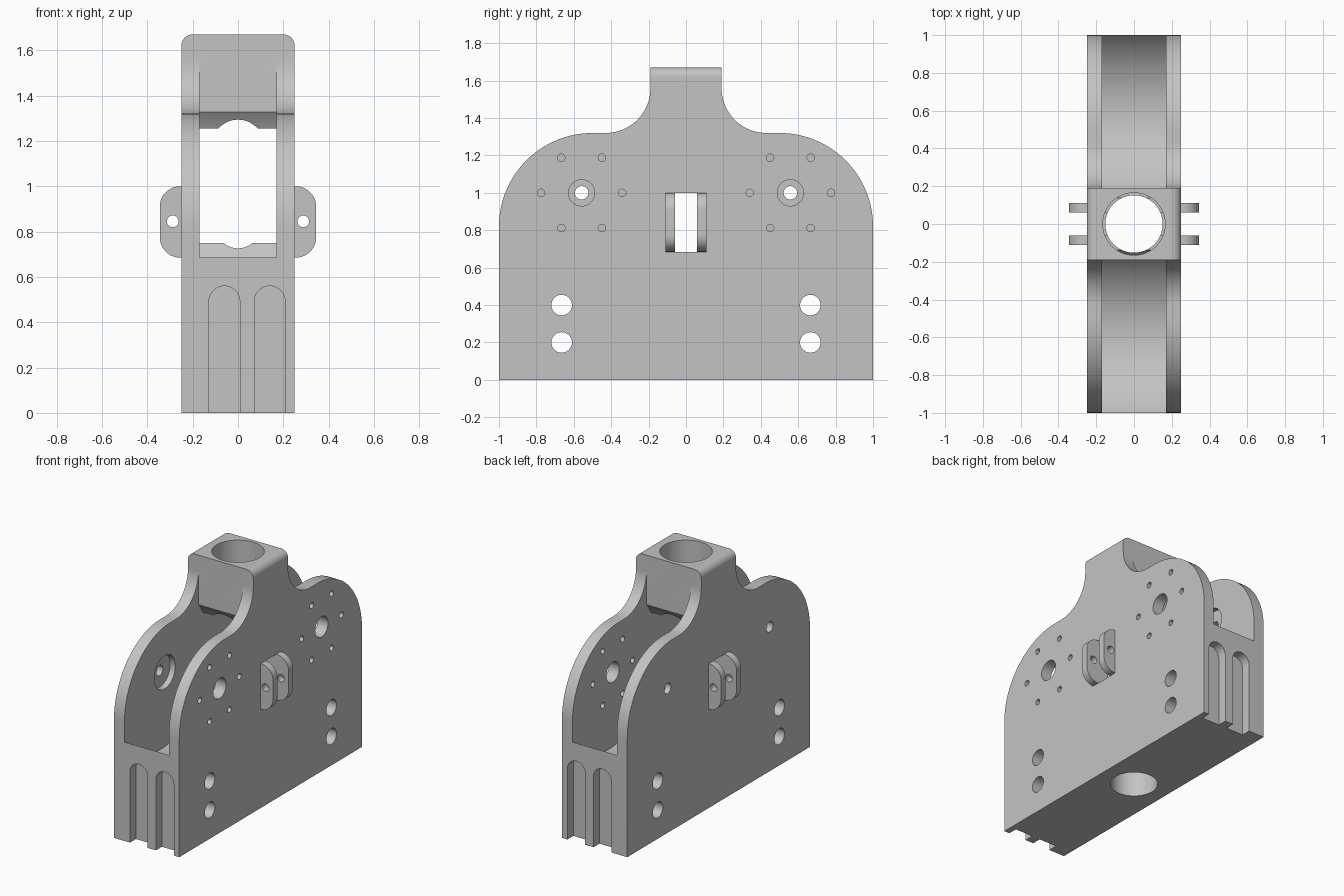
import bpy, bmesh, math

cube = bpy.data.objects.get("Cube")
if cube:
    bpy.data.objects.remove(cube, do_unlink=True)

grey = bpy.data.materials.new("plain_grey")
grey.use_nodes = True
colour = (0.55, 0.55, 0.55, 1)
grey.diffuse_color = colour
grey.node_tree.nodes["Principled BSDF"].inputs["Base Color"].default_value = colour


def arc(u, v, r, start, end, steps=20):
    """Points on an arc, angles in degrees."""
    angles = [math.radians(start + (end - start) * i / steps) for i in range(steps + 1)]
    return [(u + r * math.cos(a), v + r * math.sin(a)) for a in angles]


def disc(u, v, r, steps=48):
    return arc(u, v, r, 0, 360, steps)[:-1]


def box(u0, u1, v0, v1):
    return [(u0, v0), (u1, v0), (u1, v1), (u0, v1)]


def prism(name, outline, axis, a, b):
    """Extrude a 2D outline along an axis from a to b."""
    place = {"x": lambda u, v, w: (w, u, v),
             "y": lambda u, v, w: (u, w, v),
             "z": lambda u, v, w: (u, v, w)}[axis]
    bm = bmesh.new()
    low = [bm.verts.new(place(u, v, a)) for u, v in outline]
    high = [bm.verts.new(place(u, v, b)) for u, v in outline]
    bm.faces.new(low)
    bm.faces.new(high)
    for i in range(len(low)):
        j = (i + 1) % len(low)
        bm.faces.new((low[i], low[j], high[j], high[i]))
    bmesh.ops.recalc_face_normals(bm, faces=bm.faces)
    mesh = bpy.data.meshes.new(name)
    bm.to_mesh(mesh)
    bm.free()
    mesh.materials.append(grey)
    obj = bpy.data.objects.new(name, mesh)
    bpy.context.collection.objects.link(obj)
    return obj


def activate(obj):
    bpy.ops.object.select_all(action="DESELECT")
    obj.select_set(True)
    bpy.context.view_layer.objects.active = obj


def combine(target, outline, axis, a, b, operation="DIFFERENCE"):
    """Cut (or intersect) the target with an extruded outline."""
    cutter = prism("cutter", outline, axis, a, b)
    cutter.hide_render = True
    activate(target)
    mod = target.modifiers.new("cut", "BOOLEAN")
    mod.operation = operation
    mod.solver = "EXACT"
    mod.object = cutter
    bpy.ops.object.modifier_apply(modifier=mod.name)
    bpy.data.objects.remove(cutter, do_unlink=True)


def smooth(obj):
    activate(obj)
    bpy.ops.object.shade_smooth_by_angle(angle=math.radians(25))


HALF_WIDTH, HALF_SLOT, NECK, TOP = 0.25, 0.17, 0.19, 1.67
AXLE_Y, AXLE_Z = 0.558, 1.0

# Housing: shouldered side profile, trimmed to a round-topped front profile
half = [(1, 0)] + arc(0.5, 0.82, 0.5, 0, 90, 28) + arc(0.43, 1.56, 0.24, 270, 180) + [(NECK, TOP)]
housing = prism("housing", half + [(-y, z) for y, z in reversed(half)], "x", -0.3, 0.3)
front = [(-HALF_WIDTH, -0.1), (HALF_WIDTH, -0.1)]
front += arc(HALF_WIDTH - 0.05, TOP - 0.05, 0.05, 0, 90, 10)
front += arc(0.05 - HALF_WIDTH, TOP - 0.05, 0.05, 90, 180, 10)
combine(housing, front, "y", -1.2, 1.2, "INTERSECT")

# Round wheel wells, open above the shoulders, joined by a central window
for s in (-1, 1):
    combine(housing, disc(s * 0.59, AXLE_Z, 0.517, 96), "x", -HALF_SLOT, HALF_SLOT)
    y0, y1 = sorted((s * NECK, s * 1.2))
    combine(housing, box(y0, y1, AXLE_Z, 1.8), "x", -HALF_SLOT, HALF_SLOT)
combine(housing, box(-0.14, 0.14, 0.75, 1.26), "x", -HALF_SLOT, HALF_SLOT)

# Vertical bore, wider at the top, and the slot through both sides
combine(housing, disc(0, 0, 0.152, 64), "z", -0.1, 1.0)
combine(housing, disc(0, 0, 0.165, 64), "z", 1.0, 1.8)
combine(housing, box(-0.06, 0.06, 0.685, 1.0), "x", -0.3, 0.3)

for s in (-1, 1):
    y = s * AXLE_Y
    # Axle holes: wide on the left wall, narrow with an inner seat on the right
    combine(housing, disc(y, AXLE_Z, 0.07), "x", 0.1, 0.3)
    combine(housing, disc(y, AXLE_Z, 0.036, 32), "x", -0.3, -0.1)
    combine(housing, disc(y, AXLE_Z, 0.115), "x", -0.21, -0.1)
    # Ring of six bolt holes in the left wall
    for by, bz in disc(y, AXLE_Z, 0.217, 6):
        combine(housing, disc(by, bz, 0.02, 20), "x", 0.1, 0.3)
    # Mounting holes straight through the base
    for z in (0.2, 0.4):
        combine(housing, disc(s * 0.665, z, 0.055, 36), "x", -0.3, 0.3)
    # Round-topped grooves in each end
    for x in (-0.06, 0.14):
        groove = [(x - 0.068, -0.1), (x + 0.068, -0.1)] + arc(x, 0.492, 0.068, 0, 180)
        y0, y1 = sorted((s * 0.935, s * 1.1))
        combine(housing, groove, "y", y0, y1)
smooth(housing)

# Paired side lugs with pin holes
for side, sx in (("left", 1), ("right", -1)):
    outline = [(0.245, 0.685)] + arc(0.255, 0.775, 0.09, 270, 360, 14)
    outline += arc(0.255, 0.91, 0.09, 0, 90, 14) + [(0.245, 1.0)]
    outline = [(sx * x, z) for x, z in outline]
    for end, y0, y1 in (("front", -0.11, -0.06), ("back", 0.06, 0.11)):
        lug = prism(f"{side}_{end}_lug", outline, "y", y0, y1)
        combine(lug, disc(sx * 0.288, 0.845, 0.026, 28), "y", y0 - 0.1, y1 + 0.1)
        smooth(lug)
